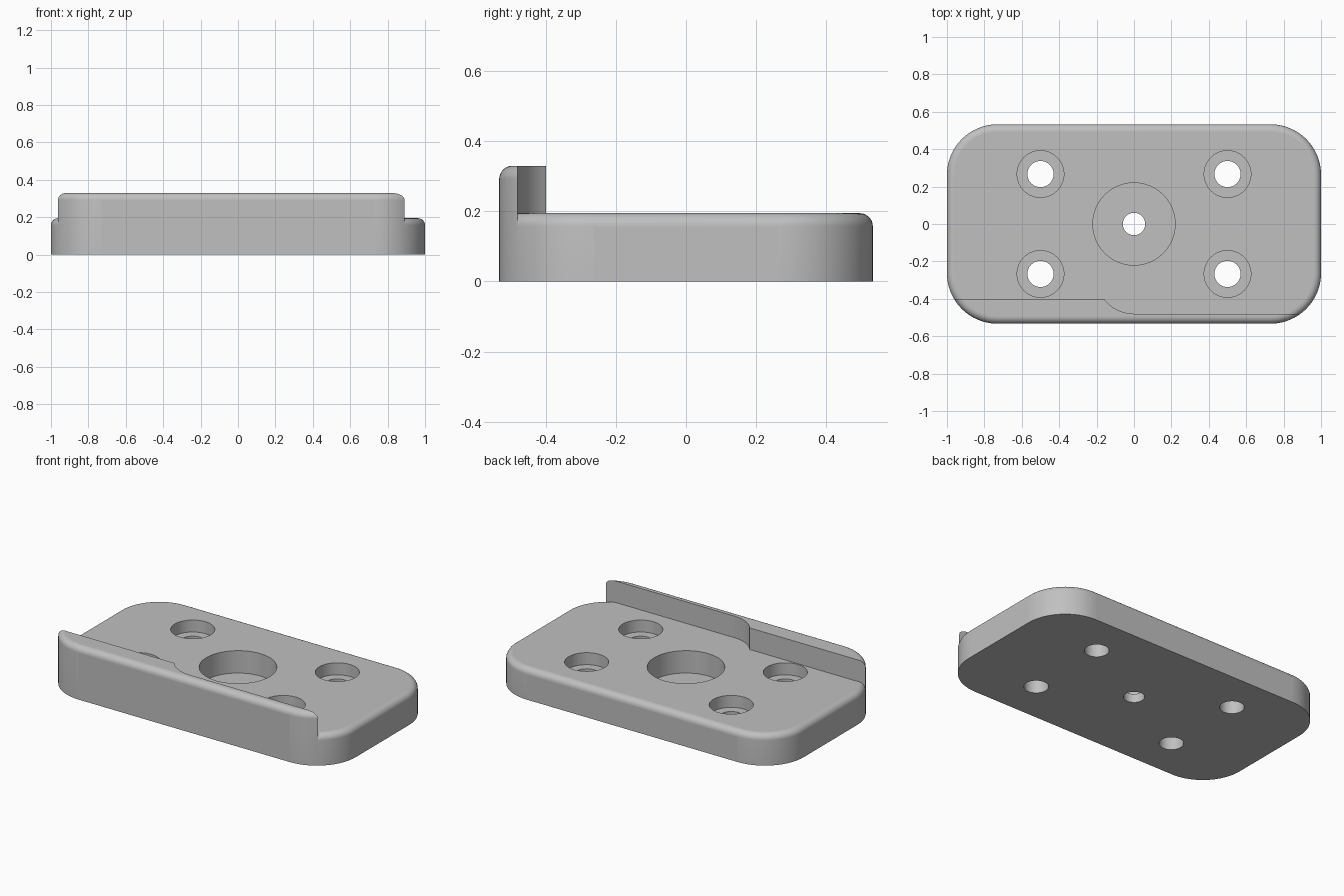
import bpy, bmesh
from math import sin, cos, pi, radians

cube = bpy.data.objects.get("Cube")
if cube:
    bpy.data.objects.remove(cube, do_unlink=True)

HALF_X, HALF_Y, CORNER, FILLET = 1.0, 0.533, 0.27, 0.038
PLATE_TOP, WALL_TOP = 0.195, 0.33

grey = bpy.data.materials.new("satin grey")
grey.use_nodes = True
grey.diffuse_color = (0.527, 0.527, 0.527, 1)
grey.node_tree.nodes["Principled BSDF"].inputs["Base Color"].default_value = grey.diffuse_color


def loft(name, rings):
    """Closed solid through matching rings of points."""
    bm = bmesh.new()
    loops = [[bm.verts.new(p) for p in ring] for ring in rings]
    for low, high in zip(loops, loops[1:]):
        for i in range(len(low)):
            j = (i + 1) % len(low)
            bm.faces.new((low[i], low[j], high[j], high[i]))
    bm.faces.new(loops[0][::-1])
    bm.faces.new(loops[-1])
    bmesh.ops.recalc_face_normals(bm, faces=bm.faces)
    mesh = bpy.data.meshes.new(name)
    bm.to_mesh(mesh)
    bm.free()
    obj = bpy.data.objects.new(name, mesh)
    bpy.context.collection.objects.link(obj)
    return obj


def outline(inset, z, steps=16):
    """Rounded rectangle ring."""
    ring = []
    for k, (sx, sy) in enumerate([(1, 1), (-1, 1), (-1, -1), (1, -1)]):
        for i in range(steps + 1):
            a = (k + i / steps) * pi / 2
            r = CORNER - inset
            ring.append((sx * (HALF_X - CORNER) + r * cos(a),
                         sy * (HALF_Y - CORNER) + r * sin(a), z))
    return ring


def slab(name, top, steps=8):
    """Rounded block with a filleted top rim."""
    rings = [outline(0, 0)]
    for i in range(steps + 1):
        a = i / steps * pi / 2
        rings.append(outline(FILLET * (1 - cos(a)), top - FILLET * (1 - sin(a))))
    obj = loft(name, rings)
    obj.data.materials.append(grey)
    return obj


def cylinder(x, y, radius, low, high, sides=64):
    return loft("hole_cutter", [[(x + radius * cos(2 * pi * i / sides),
                                  y + radius * sin(2 * pi * i / sides), z)
                                 for i in range(sides)] for z in (low, high)])


def front_zone():
    """Prism covering the stepped front wall."""
    pts = [(-1.2, -0.8), (1.2, -0.8), (1.2, -0.48)]
    start, end = radians(-90), radians(-143.13)
    for i in range(13):
        a = start + (end - start) * i / 12
        pts.append((0.2 * cos(a), -0.28 + 0.2 * sin(a)))
    pts.append((-1.2, -0.4))
    return loft("zone_cutter", [[(x, y, z) for x, y in pts] for z in (-0.5, 0.8)])


def cut(obj, cutter, operation="DIFFERENCE"):
    mod = obj.modifiers.new("cut", "BOOLEAN")
    mod.operation, mod.solver, mod.object = operation, "EXACT", cutter
    bpy.context.view_layer.update()
    graph = bpy.context.evaluated_depsgraph_get()
    mesh = bpy.data.meshes.new_from_object(obj.evaluated_get(graph))
    obj.modifiers.clear()
    obj.data = mesh
    bpy.data.objects.remove(cutter, do_unlink=True)


def finish(obj):
    """Smooth curved surfaces, keep flat faces flat."""
    bpy.ops.object.select_all(action="DESELECT")
    obj.select_set(True)
    bpy.context.view_layer.objects.active = obj
    bpy.ops.object.shade_smooth_by_angle(angle=radians(30))
    for p in obj.data.polygons:
        if max(abs(c) for c in p.normal) > 0.9999:
            p.use_smooth = False


# Base plate behind the wall
plate = slab("base_plate", PLATE_TOP)
cut(plate, front_zone())

# Four counterbored screw holes
for x in (-0.5, 0.5):
    for y in (-0.267, 0.267):
        cut(plate, cylinder(x, y, 0.125, PLATE_TOP - 0.075, 0.5))
        cut(plate, cylinder(x, y, 0.07, -0.1, 0.5))

# Central bore with through hole
cut(plate, cylinder(0, 0, 0.22, 0.055, 0.5))
cut(plate, cylinder(0, 0, 0.06, -0.1, 0.5))

# Stepped front wall
wall = slab("front_wall", WALL_TOP)
cut(wall, front_zone(), "INTERSECT")

for part in (plate, wall):
    finish(part)
